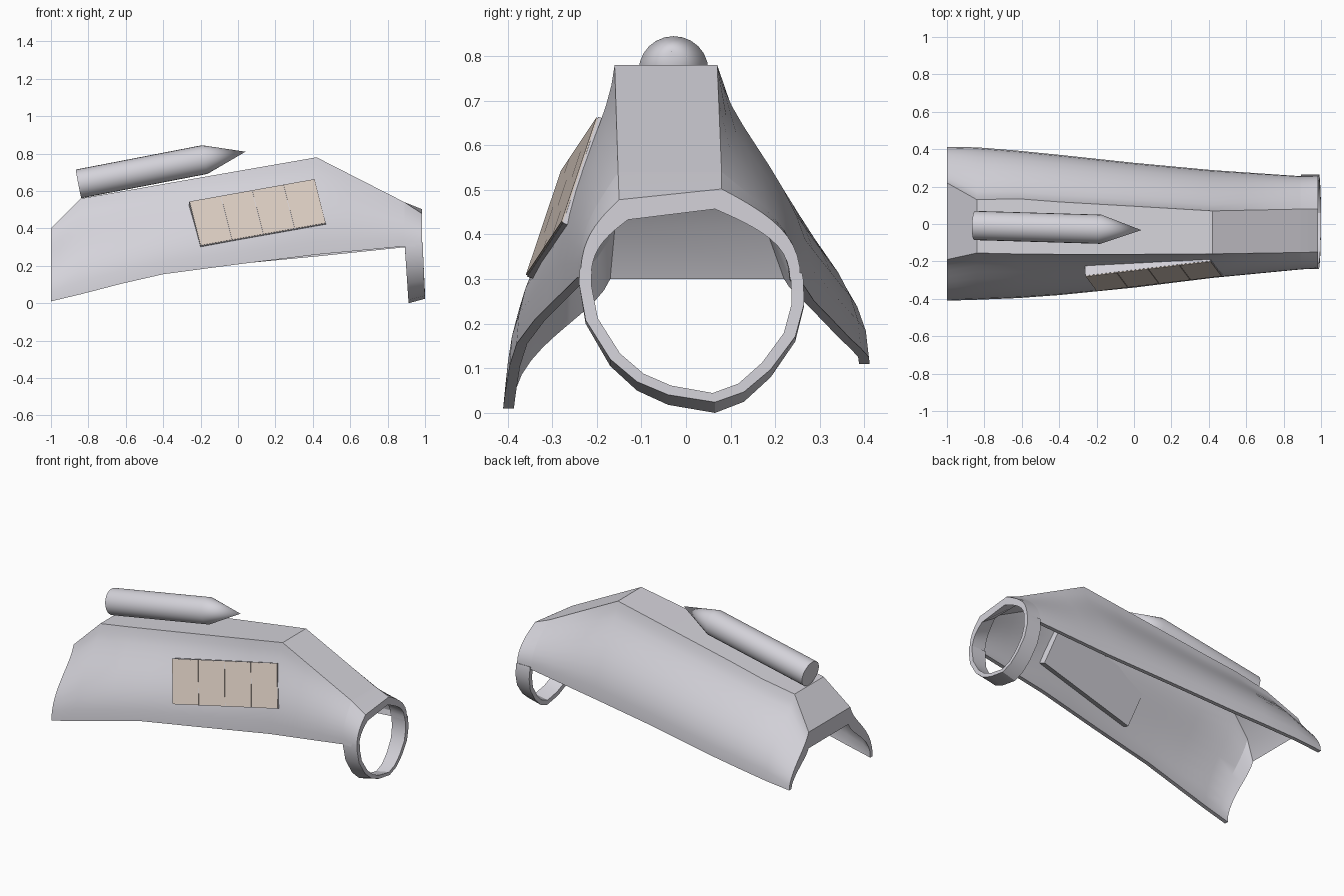
import bpy, bmesh, math
from mathutils import Vector

if "Cube" in bpy.data.objects:
    bpy.data.objects.remove(bpy.data.objects["Cube"])


def material(name, rgb):
    m = bpy.data.materials.new(name)
    m.diffuse_color = (*rgb, 1)
    m.use_nodes = True
    m.node_tree.nodes["Principled BSDF"].inputs["Base Color"].default_value = m.diffuse_color
    return m


GREY = material("light grey", (0.66, 0.65, 0.70))
TAN = material("pale tan", (0.70, 0.60, 0.53))


def finish(name, bm, mat, angle=28):
    bmesh.ops.recalc_face_normals(bm, faces=bm.faces)
    me = bpy.data.meshes.new(name)
    bm.to_mesh(me)
    bm.free()
    me.materials.append(mat)
    ob = bpy.data.objects.new(name, me)
    bpy.context.collection.objects.link(ob)
    bpy.ops.object.select_all(action='DESELECT')
    ob.select_set(True)
    bpy.context.view_layer.objects.active = ob
    bpy.ops.object.shade_smooth_by_angle(angle=math.radians(angle))
    return ob


def loft(bm, loops, cap_grid):
    """Join closed loops; ends are bridged between point i and its partner n-1-i."""
    rings = [[bm.verts.new(p) for p in lp] for lp in loops]
    n = len(rings[0])
    for a, b in zip(rings, rings[1:]):
        for i in range(n):
            j = (i + 1) % n
            bm.faces.new((a[i], a[j], b[j], b[i]))
    if cap_grid:
        for r in (rings[0], rings[-1]):
            for i in range(n // 2 - 1):
                bm.faces.new((r[i], r[i + 1], r[n - 2 - i], r[n - 1 - i]))


def lerp_row(rows, x):
    for a, b in zip(rows, rows[1:]):
        if x <= b[0] + 1e-6:
            t = (x - a[0]) / (b[0] - a[0])
            return [p + (q - p) * t for p, q in zip(a, b)]
    return rows[-1]


# Forearm shell: x, roof z, then top y, bottom y, bottom z (front, back), curl
STATIONS = [
    (-1.00, 0.40, -0.19, -0.41, 0.01, 0.22, 0.412, 0.11, 0.15),
    (-0.84, 0.56, -0.155, -0.405, 0.048, 0.13, 0.41, 0.125, 0.12),
    (-0.62, 0.598, -0.16, -0.396, 0.105, 0.135, 0.392, 0.145, 0.12),
    (-0.40, 0.637, -0.162, -0.38, 0.155, 0.118, 0.37, 0.165, 0.12),
    (0.00, 0.707, -0.162, -0.34, 0.208, 0.095, 0.327, 0.21, 0.12),
    (0.42, 0.78, -0.16, -0.288, 0.26, 0.07, 0.288, 0.25, 0.12),
    (0.90, 0.535, -0.152, -0.242, 0.305, 0.08, 0.255, 0.30, 0.5),
    (0.985, 0.49, -0.15, -0.237, 0.30, 0.08, 0.257, 0.30, 0.65),
]


def side_curve(x, yt, zt, yb, zb, curl, bulge=0.48, steps=10):
    h = zt - zb
    pts = [(yt, zt), (yt + curl * (yb - yt), zt - 0.3 * h), (yb, zb + bulge * h), (yb, zb)]
    out = []
    for k in range(steps + 1):
        t = k / steps
        w = ((1 - t) ** 3, 3 * t * (1 - t) ** 2, 3 * t * t * (1 - t), t ** 3)
        out.append((x, sum(a * p[0] for a, p in zip(w, pts)), sum(a * p[1] for a, p in zip(w, pts))))
    return out


def section(x):
    x, zt, fy, fyb, fzb, by, byb, bzb, curl = lerp_row(STATIONS, x)
    tilt = 0.012 if x > 0.95 else 0.0
    bulge = 0.48 - max(0, -0.84 - x) / 0.16 * 0.12
    # thin shell, with a sloping lip at the wide end and a collar at the wrist
    th, side, inset = 0.03, 0.012, 0.015
    if x < -0.99:
        th, side, inset = 0.10, 0.022, 0.0
    elif x > 0.8895:
        th, side = 0.045, 0.024
    outer = (side_curve(x, fy, zt - tilt, fyb, fzb, curl)[::-1]
             + side_curve(x, by, zt + tilt, byb, bzb, curl, bulge))
    front = side_curve(x, fy + 0.02, zt - th - tilt, fyb + side, fzb, curl)
    rear = side_curve(x, by - inset, zt - th + tilt, byb - side, bzb, curl, bulge)
    # thicker rim along both lower edges
    front[-1] = (x, fyb + 0.024, fzb)
    rear[-1] = (x, byb - 0.024, bzb)
    return outer + (front[::-1] + rear)[::-1]


bm = bmesh.new()
xs = [-1, -0.95, -0.84, -0.62, -0.4, -0.2, 0, 0.21, 0.42, 0.58, 0.74, 0.889, 0.89, 0.985]
loft(bm, [section(x) for x in xs], True)
finish("forearm_shell", bm, GREY)

# Wrist loop: open band hanging below the narrow end of the shell
outer = [(-0.238, 0.325), (-0.24, 0.29), (-0.225, 0.20), (-0.17, 0.105), (-0.11, 0.05),
         (-0.04, 0.018), (0.065, 0.0), (0.13, 0.025), (0.19, 0.08), (0.245, 0.16), (0.265, 0.24),
         (0.263, 0.30), (0.26, 0.315)]
cy, cz = 0.018, 0.255
bm = bmesh.new()
loops = []
for y, z in outer:
    d = Vector((y - cy, z - cz))
    iy, iz = Vector((cy, cz)) + d * (1 - 0.028 / d.length)
    low = max(0, 0.3 - z) / 0.3
    x0, x1 = 0.892 + 0.02 * low, 0.988 + 0.012 * low
    loops.append([(x0, y, z), (x1, y, z + 0.024 * low), (x1, iy, iz + 0.017 * low), (x0, iy, iz)])
loft(bm, loops, False)
bm.verts.ensure_lookup_table()
for s in (0, len(bm.verts) - 4):
    bm.faces.new([bm.verts[s + k] for k in range(4)])
finish("wrist_loop", bm, GREY)

# Rocket lying on the roof: cylinder with a pointed nose
back, shoulder = Vector((-0.852, -0.008, 0.638)), Vector((-0.178, -0.028, 0.768))
axis = (shoulder - back).normalized()
u = axis.cross(Vector((0, 0, 1))).normalized()
v = u.cross(axis)
bm = bmesh.new()
N = 24
angles = [2 * math.pi * i / N for i in range(N)]
loft(bm, [[c + (u * math.cos(a) + v * math.sin(a)) * 0.078 for a in angles] for c in (back, shoulder)], False)
bm.verts.ensure_lookup_table()
ring = bm.verts[:]
bm.faces.new(ring[:N])
tip = bm.verts.new((0.04, -0.033, 0.81))
for i in range(N):
    bm.faces.new((ring[N + i], ring[N + (i + 1) % N], tip))
finish("rocket", bm, GREY, 30)

# Side control panel: grey housing sunk into the front flank, four tan tiles on its face
A = Vector((-0.26, -0.28, 0.545))
AB, AD = Vector((0.67, 0.08, 0.12)), Vector((0.06, -0.08, -0.238))
out = AD.cross(AB).normalized()


def slab(name, u0, u1, v0, v1, lo, hi, mat):
    b = bmesh.new()
    quad = [A + AB * p + AD * q for p, q in ((u0, v0), (u1, v0), (u1, v1), (u0, v1))]
    loft(b, [[p + out * d for p in quad] for d in (lo, hi)], True)
    finish(name, b, mat)


slab("panel_housing", 0, 1, 0, 1, -0.072, -0.004, GREY)
for i in range(4):
    slab(f"panel_tile_{i + 1}", i / 4 + 0.002, (i + 1) / 4 - 0.002, 0.01, 0.99, -0.005, 0.0, TAN)
